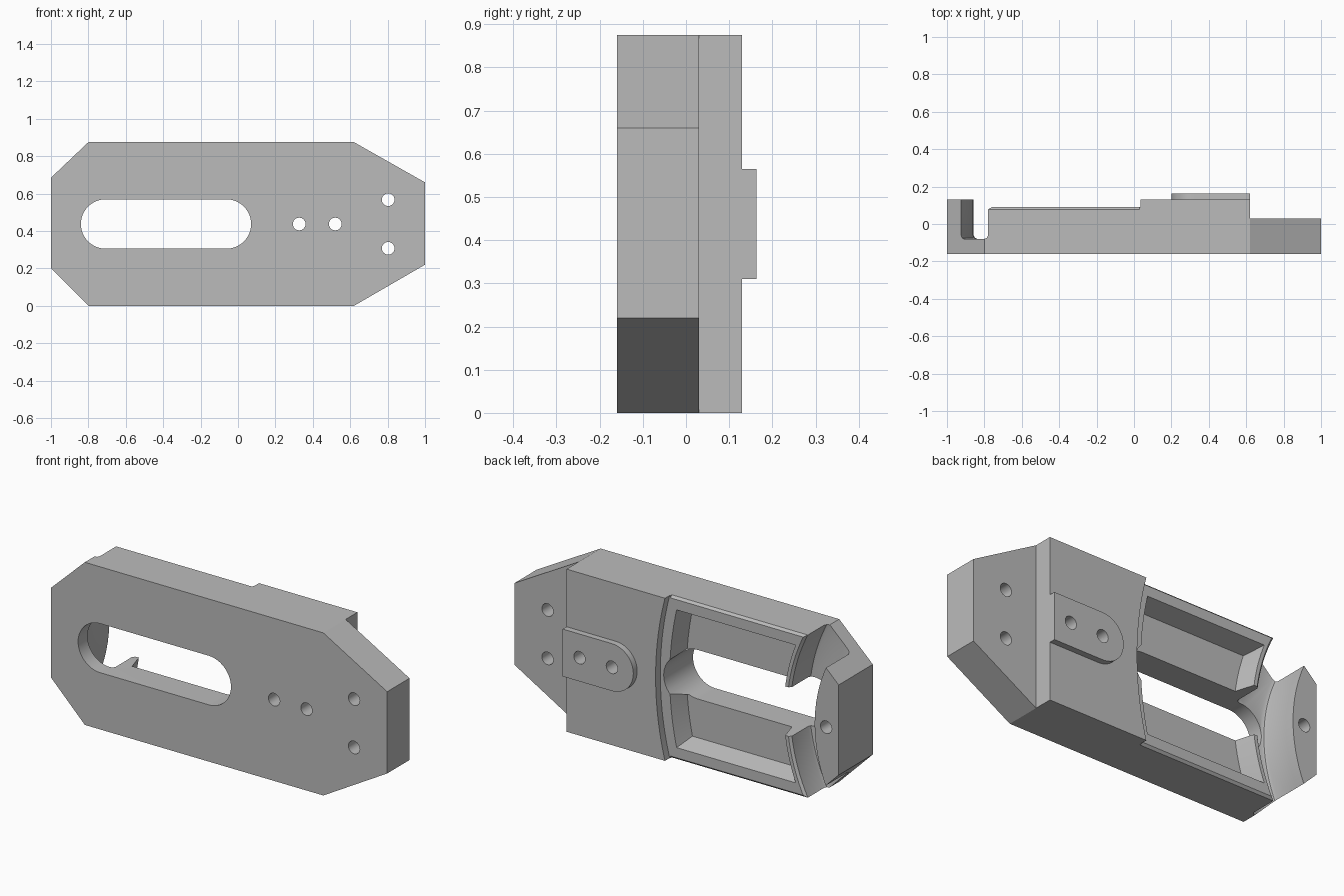
import bpy, bmesh
from math import sin, cos, pi, sqrt

if "Cube" in bpy.data.objects:
    bpy.data.objects.remove(bpy.data.objects["Cube"], do_unlink=True)

TOP = 0.875
MID = TOP / 2
FRONT, BACK, RAIL = -0.16, 0.13, 0.09
PIVOT = -1.65            # shared centre of the curved steps
GROOVE_IN, GROOVE_OUT, STEP = 0.793, 0.974, 1.74

grey = bpy.data.materials.new("machined_grey")
grey.use_nodes = True
grey.diffuse_color = (0.5, 0.5, 0.5, 1)
grey.node_tree.nodes["Principled BSDF"].inputs["Base Color"].default_value = (0.5, 0.5, 0.5, 1)


def loft(name, layers):
    """Solid through (xz points, y) layers with equal point counts."""
    bm = bmesh.new()
    rings = [[bm.verts.new((x, y, z)) for x, z in pts] for pts, y in layers]
    bm.faces.new(rings[0])
    bm.faces.new(rings[-1])
    n = len(rings[0])
    for a, b in zip(rings, rings[1:]):
        for i in range(n):
            j = (i + 1) % n
            bm.faces.new((a[i], a[j], b[j], b[i]))
    bmesh.ops.recalc_face_normals(bm, faces=bm.faces)
    mesh = bpy.data.meshes.new(name)
    bm.to_mesh(mesh)
    bm.free()
    mesh.materials.append(grey)
    ob = bpy.data.objects.new(name, mesh)
    bpy.context.collection.objects.link(ob)
    return ob


def prism(name, pts, y0, y1):
    return loft(name, [(pts, y0), (pts, y1)])


def box_pts(x0, x1, z0, z1):
    return [(x0, z0), (x1, z0), (x1, z1), (x0, z1)]


def round_pts(x, z, r, a0, a1, n):
    return [(x + r * cos(a0 + (a1 - a0) * i / n), z + r * sin(a0 + (a1 - a0) * i / n))
            for i in range(n + 1)]


def band(r0, r1, z0, z1, n=24):
    """Region between two concentric arcs."""
    zs = [z0 + (z1 - z0) * i / n for i in range(n + 1)]
    arc = lambda r: [(PIVOT + sqrt(r * r - (z - MID) ** 2), z) for z in zs]
    return arc(r1) + arc(r0)[::-1]


def cut(ob, cutters):
    bpy.ops.object.select_all(action='DESELECT')
    bpy.context.view_layer.objects.active = ob
    ob.select_set(True)
    for c in cutters:
        m = ob.modifiers.new(c.name, 'BOOLEAN')
        m.operation, m.solver, m.object = 'DIFFERENCE', 'EXACT', c
        bpy.ops.object.modifier_apply(modifier=m.name)
    bpy.ops.object.shade_smooth_by_angle(angle=pi / 7)


# Main block outline
body = prism("body", [(-1, 0.2), (-0.8, 0), (0.62, 0), (1, 0.22), (1, 0.66),
                      (0.62, TOP), (-0.8, TOP), (-1, 0.685)], FRONT, BACK)

# Raised key with one round end
KEY_R = 0.1275
key = prism("raised_key", [(0.62, MID - KEY_R), (0.62, MID + KEY_R)]
            + round_pts(0.327, MID, KEY_R, pi / 2, 3 * pi / 2, 24), BACK, 0.163)

cutters = []
# Lowered mounting end
cutters.append(prism("end_step_cutter", box_pts(0.62, 1.2, -0.2, 1.1), 0.03, 0.4))

# Lowered rail area behind the curved step
lo, hi = -0.05, TOP + 0.05
cutters.append(prism("rail_cutter", band(0.85, STEP, lo, hi), RAIL, 0.4))

# Curved groove with a relieved floor and a chamfered lip
cutters.append(loft("groove_cutter", [
    (band(GROOVE_IN + 0.02, GROOVE_OUT - 0.02, lo, hi), -0.08),
    (band(GROOVE_IN + 0.006, GROOVE_OUT - 0.006, lo, hi), -0.074),
    (band(GROOVE_IN, GROOVE_OUT, lo, hi), -0.06),
    (band(GROOVE_IN, GROOVE_OUT, lo, hi), RAIL - 0.012),
    (band(GROOVE_IN, GROOVE_OUT + 0.012, lo, hi), RAIL),
    (band(GROOVE_IN, GROOVE_OUT + 0.012, lo, hi), 0.4)]))

# Long slot through the block
SLOT_R = 0.132
cutters.append(prism("slot_cutter",
                     round_pts(0.07 - SLOT_R, MID, SLOT_R, -pi / 2, pi / 2, 24)
                     + round_pts(-0.84 + SLOT_R, MID, SLOT_R, pi / 2, 3 * pi / 2, 24), -0.3, 0.4))


# Tapered pockets and chamfered outer edges, mirrored top and bottom
def pocket(s, flip):
    pts = band(1.005 + s, 1.684 - s, 0.067 + s, 0.345 - s)
    return [(x, TOP - z) for x, z in pts] if flip else pts


for flip in (False, True):
    side = "upper" if flip else "lower"
    cutters.append(loft(side + "_pocket_cutter", [
        (pocket(0.03, flip), RAIL - 0.1), (pocket(0, flip), RAIL), (pocket(0, flip), 0.2)]))
    edge = TOP if flip else 0
    d = -1 if flip else 1
    far, near = edge - 0.03 * d, edge + 0.012 * d
    cutters.append(loft(side + "_edge_cutter", [
        (box_pts(-0.85, 0.03, far, edge), RAIL - 0.012),
        (box_pts(-0.85, 0.03, far, near), RAIL),
        (box_pts(-0.85, 0.03, far, near), RAIL + 0.01)]))


# Bolt holes
def hole(name, x, z, y0):
    return prism(name, round_pts(x, z, 0.034, 0, 2 * pi * 23 / 24, 23), y0, 0.4)


key_holes = [hole("key_hole_cutter", x, MID, -0.3) for x in (0.327, 0.52)]
end_holes = [hole("end_hole_cutter", 0.803, MID + s * 0.13, -0.3) for s in (-1, 1)]
blind_hole = hole("blind_hole_cutter", -0.925, MID, -0.04)
cutters += key_holes + end_holes + [blind_hole]

cut(body, cutters)
cut(key, key_holes)
for c in cutters:
    bpy.data.objects.remove(c, do_unlink=True)
